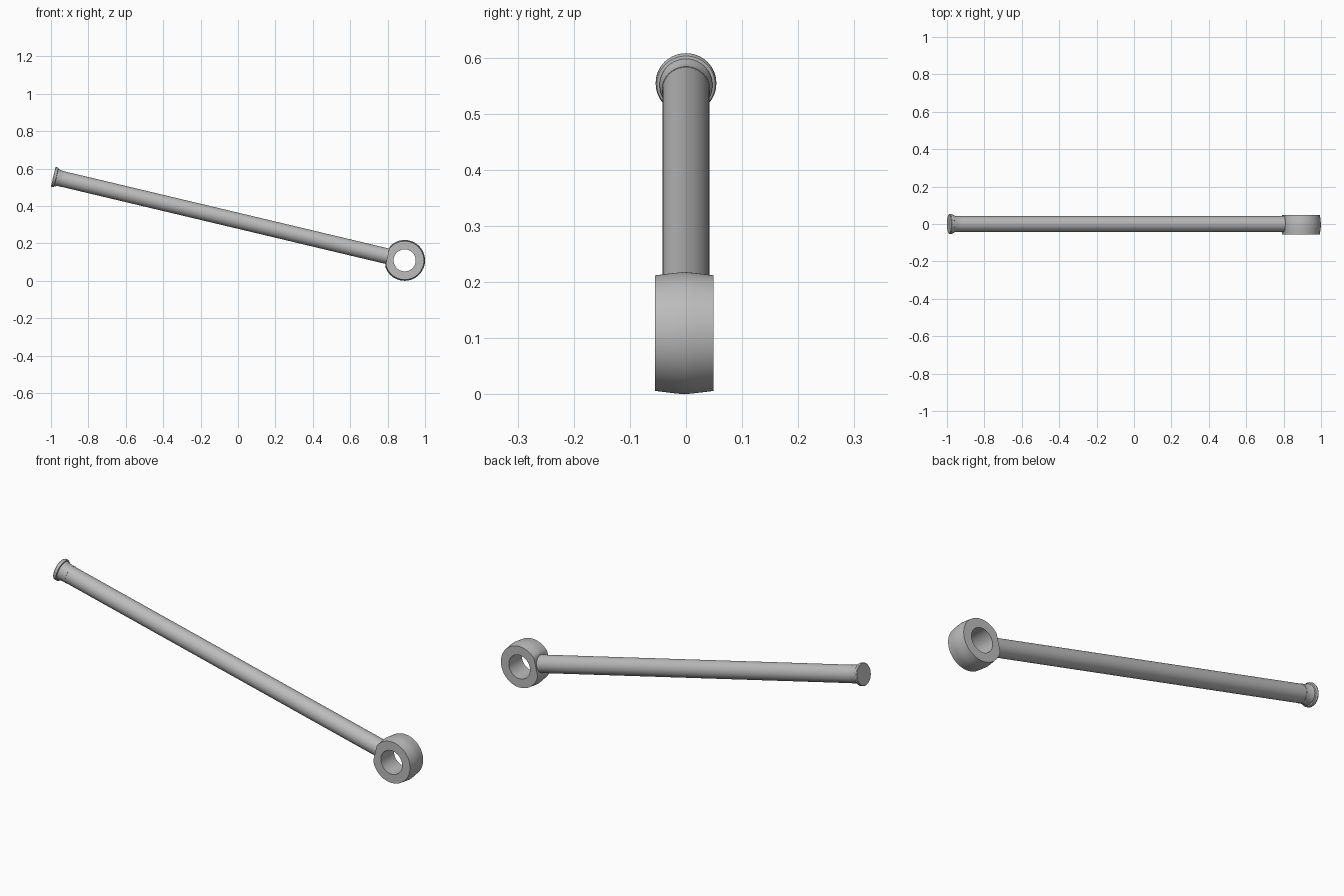
import bpy, bmesh, math
from mathutils import Matrix, Vector

if "Cube" in bpy.data.objects:
    bpy.data.objects.remove(bpy.data.objects["Cube"])

steel = bpy.data.materials.new("steel_grey")
steel.use_nodes = True
GREY = (0.5, 0.5, 0.5, 1)
steel.diffuse_color = GREY
steel.node_tree.nodes["Principled BSDF"].inputs["Base Color"].default_value = GREY

EYE = Vector((0.891, -0.003, 0.109))     # centre of the eye ring
TIP = Vector((-0.988, 0, 0.556))         # centre of the outer end face
LENGTH = math.hypot(TIP.x - EYE.x, TIP.z - EYE.z)
TILT = math.atan2(TIP.z - EYE.z, EYE.x - TIP.x)
FLAT = 0.094                             # ring centre to rod seat


def lathe(name, profile, axis, closed=False, steps=64):
    """Turn (radius, height) points about local z, then lay that axis along x or y."""
    bm = bmesh.new()
    rings = []
    for r, h in profile:
        if r == 0:
            rings.append([bm.verts.new((0, 0, h))] * steps)
        else:
            rings.append([bm.verts.new((r * math.cos(a), r * math.sin(a), h))
                          for a in (math.tau * i / steps for i in range(steps))])
    pairs = list(zip(rings, rings[1:])) + ([(rings[-1], rings[0])] if closed else [])
    for a, b in pairs:
        for i in range(steps):
            j = (i + 1) % steps
            bm.faces.new(dict.fromkeys((a[i], a[j], b[j], b[i])))
    turn = Matrix.Rotation(math.pi / 2, 4, axis)
    bm.transform(turn)
    bmesh.ops.recalc_face_normals(bm, faces=bm.faces)
    mesh = bpy.data.meshes.new(name)
    bm.to_mesh(mesh)
    bm.free()
    mesh.materials.append(steel)
    obj = bpy.data.objects.new(name, mesh)
    bpy.context.collection.objects.link(obj)
    obj.rotation_euler.y = TILT
    return obj


# Rod with a flared collar and a rounded end flange
flange = lathe("end_flange", [(0, 0), (0.052, 0), (0.054, 0.003), (0.054, 0.012),
                              (0.052, 0.016), (0.046, 0.018), (0, 0.018)], 'Y')
collar = lathe("collar", [(0, 0.01), (0.047, 0.01), (0.047, 0.024),
                          (0.043, 0.032), (0.043, 0.06), (0, 0.06)], 'Y')
rod = lathe("rod", [(0, 0.05), (0.042, 0.05), (0.042, LENGTH - FLAT + 0.003),
                    (0, LENGTH - FLAT + 0.003)], 'Y')
for part in (flange, collar, rod):
    part.location = TIP

# Crowned eye ring with a flat seat where the rod joins
ring = lathe("eye_ring", [(0.059, -0.052), (0.103, -0.052), (0.107, -0.02), (0.109, 0),
                          (0.107, 0.02), (0.103, 0.052), (0.059, 0.052)], 'X',
             closed=True, steps=96)
ring.location = EYE
for v in ring.data.vertices:
    v.co.x = max(v.co.x, -FLAT)

# Smooth turned surfaces, crisp edges
bpy.ops.object.select_all(action='DESELECT')
for part in (flange, collar, rod, ring):
    part.select_set(True)
bpy.context.view_layer.objects.active = rod
bpy.ops.object.shade_smooth_by_angle(angle=math.radians(30))
